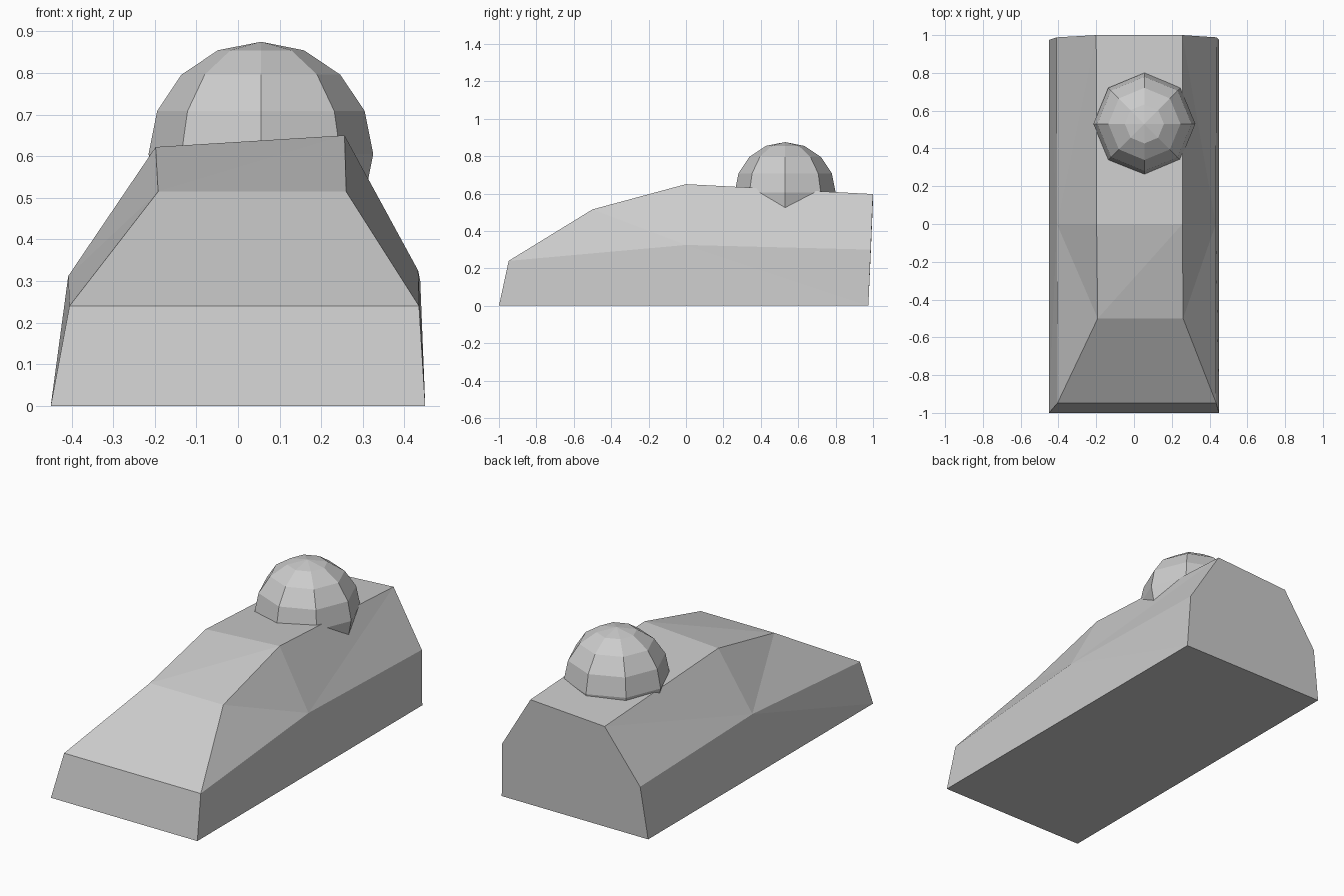
import bpy
import bmesh

cube = bpy.data.objects.get("Cube")
if cube:
    bpy.data.objects.remove(cube, do_unlink=True)

GREY = (0.6, 0.6, 0.6, 1.0)
grey = bpy.data.materials.new("plain_grey")
grey.use_nodes = True
grey.diffuse_color = GREY
grey.node_tree.nodes["Principled BSDF"].inputs["Base Color"].default_value = GREY


def finish(name, bm):
    """Turn a bmesh into a flat-shaded grey object."""
    bmesh.ops.recalc_face_normals(bm, faces=bm.faces)
    mesh = bpy.data.meshes.new(name)
    bm.to_mesh(mesh)
    bm.free()
    mesh.materials.append(grey)
    obj = bpy.data.objects.new(name, mesh)
    bpy.context.collection.objects.link(obj)
    return obj


# Hull: slightly lopsided, so each station has a right and a left point
bm = bmesh.new()


def pair(right, left):
    return bm.verts.new(right), bm.verts.new(left)


base_front = pair((-0.45, -1, 0), (0.45, -1, 0))
base_back = pair((-0.45, 0.975, 0), (0.45, 0.975, 0))
side_front = pair((-0.405, -0.948, 0.24), (0.435, -0.948, 0.24))
side_mid = pair((-0.408, 0, 0.312), (0.433, 0, 0.325))
side_back = pair((-0.41, 0.988, 0.286), (0.438, 0.988, 0.3))
ridge_front = pair((-0.192, -0.5, 0.515), (0.26, -0.5, 0.515))
ridge_mid = pair((-0.198, 0, 0.622), (0.256, 0, 0.65))
ridge_back = pair((-0.2, 1, 0.57), (0.256, 1, 0.597))

# Both flanks
for s in (0, 1):
    for face in (
        (base_front, side_front, side_mid),
        (base_front, side_mid, base_back),
        (base_back, side_mid, side_back),
        (side_front, ridge_front, side_mid),
        (ridge_front, ridge_mid, side_mid),
        (side_mid, ridge_mid, ridge_back),
        (side_mid, ridge_back, side_back),
    ):
        bm.faces.new([p[s] for p in face])

# Nose, bonnet, roof and underside run straight across
for a, b in (
    (base_front, side_front),
    (side_front, ridge_front),
    (ridge_mid, ridge_back),
    (base_back, base_front),
):
    bm.faces.new((a[0], a[1], b[1], b[0]))
bm.faces.new((ridge_front[0], ridge_front[1], ridge_mid[1]))
bm.faces.new((ridge_front[0], ridge_mid[1], ridge_mid[0]))

# Rear wall
bm.faces.new((base_back[0], side_back[0], ridge_back[0],
              ridge_back[1], side_back[1], base_back[1]))
finish("hull", bm)

# Turret: faceted ball sunk into the roof
bm = bmesh.new()
bmesh.ops.create_uvsphere(bm, u_segments=8, v_segments=8, radius=0.27)
turret = finish("turret_dome", bm)
turret.location = (0.055, 0.53, 0.605)
